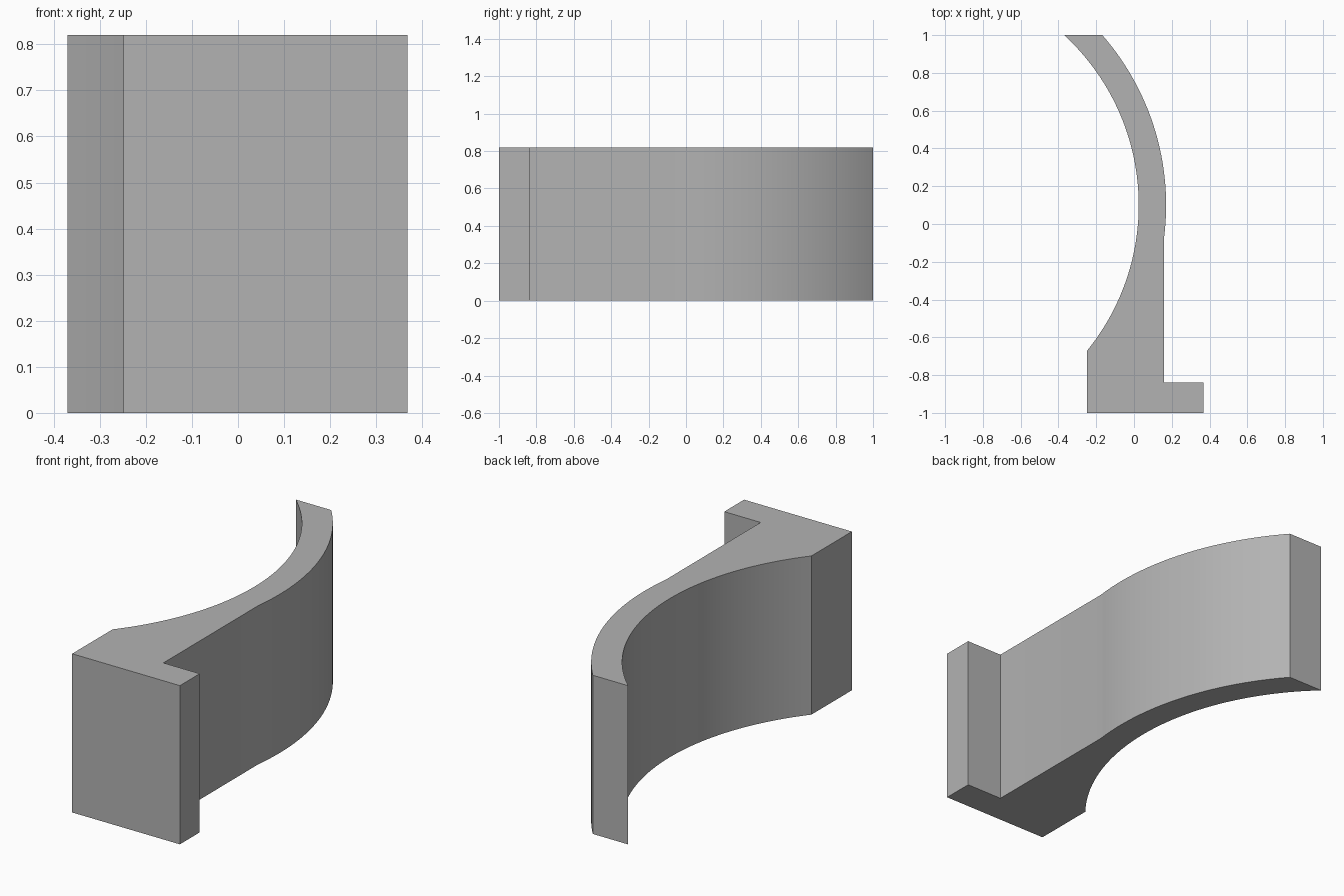
import bpy, bmesh, math

if "Cube" in bpy.data.objects:
    bpy.data.objects.remove(bpy.data.objects["Cube"])

HEIGHT = 0.82
CX, CY = -1.198, 0.1          # shared centre of both arcs
R_IN, R_OUT = 1.223, 1.368


def arc(radius, y0, y1, steps):
    """Points on the right-hand side of a circle, from y0 to y1."""
    a0, a1 = (math.asin((y - CY) / radius) for y in (y0, y1))
    angles = [a0 + (a1 - a0) * i / steps for i in range(steps + 1)]
    return [(CX + radius * math.cos(a), CY + radius * math.sin(a)) for a in angles]


# Plan outline: foot with a toe, straight back, outer arc, then inner arc
outline = [(-0.248, -1.0), (0.368, -1.0), (0.368, -0.838), (0.16, -0.838)]
outline += arc(R_OUT, -0.065, 1.0, 40)
outline += arc(R_IN, 1.0, -0.67, 56)

# Extrude the outline upwards
bm = bmesh.new()
base = bm.faces.new([bm.verts.new((x, y, 0)) for x, y in outline])
top = bmesh.ops.extrude_face_region(bm, geom=[base], use_keep_orig=True)
bmesh.ops.translate(bm, vec=(0, 0, HEIGHT),
                    verts=[g for g in top["geom"] if isinstance(g, bmesh.types.BMVert)])
bmesh.ops.recalc_face_normals(bm, faces=bm.faces)
mesh = bpy.data.meshes.new("curved_bracket")
bm.to_mesh(mesh)
bm.free()

bracket = bpy.data.objects.new("curved_bracket", mesh)
bpy.context.collection.objects.link(bracket)

# Plain grey finish
grey = bpy.data.materials.new("grey")
grey.diffuse_color = (0.45, 0.45, 0.45, 1)
grey.use_nodes = True
grey.node_tree.nodes["Principled BSDF"].inputs["Base Color"].default_value = grey.diffuse_color
mesh.materials.append(grey)

# Smooth arcs, sharp corners
bpy.context.view_layer.objects.active = bracket
bracket.select_set(True)
bpy.ops.object.shade_smooth_by_angle(angle=math.radians(20))
